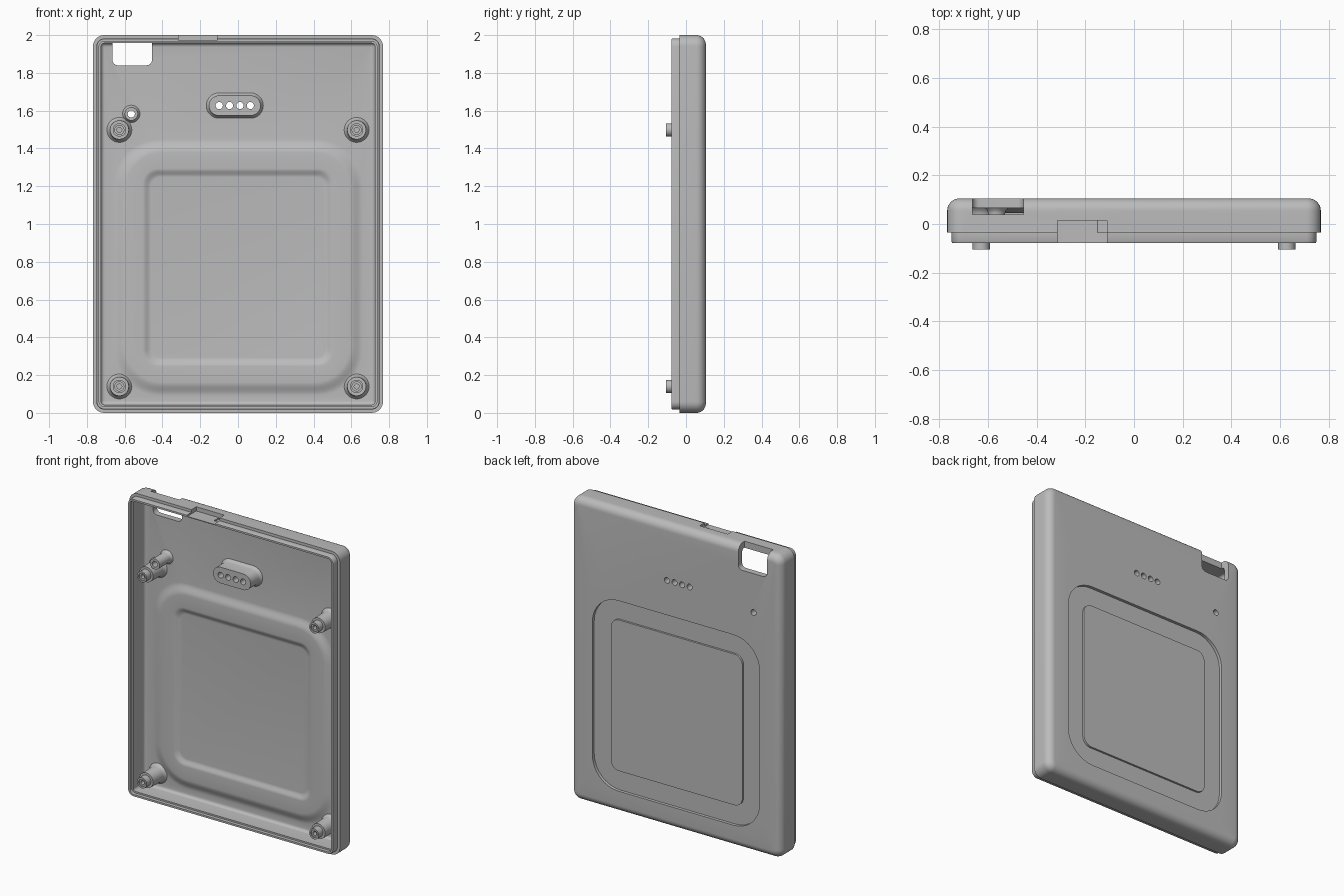
import bpy, bmesh
from math import sin, cos, pi, radians

cube = bpy.data.objects.get("Cube")
if cube:
    bpy.data.objects.remove(cube, do_unlink=True)

grey = bpy.data.materials.new("plain grey")
grey.use_nodes = True
colour = (0.5, 0.5, 0.5, 1)
grey.diffuse_color = colour
grey.node_tree.nodes["Principled BSDF"].inputs["Base Color"].default_value = colour


def ring(bm, half_w, half_h, r, y, cx, cz, steps=8):
    """Rounded rectangle in the xz plane at depth y."""
    verts = []
    for k, (sx, sz) in enumerate(((1, 1), (-1, 1), (-1, -1), (1, -1))):
        for i in range(steps + 1):
            a = (k + i / steps) * pi / 2
            verts.append(bm.verts.new((cx + sx * (half_w - r) + r * cos(a), y,
                                       cz + sz * (half_h - r) + r * sin(a))))
    return verts


def loft(bm, sections):
    """Skin a stack of (half_w, half_h, r, y, cx, cz) sections and cap both ends."""
    loops = [ring(bm, *s) for s in sections]
    for a, b in zip(loops, loops[1:]):
        for i in range(len(a)):
            j = (i + 1) % len(a)
            bm.faces.new((a[i], a[j], b[j], b[i]))
    bm.faces.new(loops[0])
    bm.faces.new(loops[-1])


def build(name, *stacks):
    bm = bmesh.new()
    for stack in stacks:
        loft(bm, stack)
    bmesh.ops.remove_doubles(bm, verts=bm.verts, dist=1e-5)
    bmesh.ops.recalc_face_normals(bm, faces=bm.faces)
    mesh = bpy.data.meshes.new(name)
    bm.to_mesh(mesh)
    bm.free()
    mesh.materials.append(grey)
    ob = bpy.data.objects.new(name, mesh)
    bpy.context.collection.objects.link(ob)
    return ob


def select(ob):
    bpy.ops.object.select_all(action='DESELECT')
    ob.select_set(True)
    bpy.context.view_layer.objects.active = ob


def cut(ob, cutter):
    select(ob)
    mod = ob.modifiers.new("cut", 'BOOLEAN')
    mod.operation = 'DIFFERENCE'
    mod.solver = 'EXACT'
    mod.object = cutter
    bpy.ops.object.modifier_apply(modifier=mod.name)


def turned(profile, cx, cz):
    """Round part along y from (radius, y) pairs."""
    return [(r, r, r, y, cx, cz) for r, y in profile]


BACK, PANEL, RIM, LIP = 0.105, 0.065, -0.035, -0.078


def body(inset, y):
    return (0.768 - inset, 1 - inset, max(0.06 - inset, 0.012), y, 0, 1)


def pad(half_w, r, y, extra=0.018):
    return (half_w, half_w + extra, r, y, 0, 0.77)


# Case shell: island and groove on the back, rounded edge, rim, lip, inside
shell = [pad(0.48, 0.06, 0.098), pad(0.48, 0.06, 0.085),
         pad(0.61, 0.19, 0.085), pad(0.61, 0.19, BACK)]
for i in range(9):
    a = i / 8 * pi / 2
    shell.append(body(0.05 * (1 - sin(a)), BACK - 0.05 * (1 - cos(a))))
shell += [body(0, RIM), body(0.018, RIM), body(0.018, LIP + 0.006), body(0.021, LIP),
          body(0.033, LIP), body(0.033, -0.055), body(0.043, -0.055)]
for i in range(6):
    a = i / 5 * pi / 2
    shell.append(body(0.043 + 0.02 * (1 - cos(a)), PANEL - 0.02 * (1 - sin(a))))
for i in range(9):
    t = i / 8
    shell.append(pad(0.66 - 0.07 * t, 0.24 - 0.05 * t, PANEL - 0.01 * (1 - cos(pi * t))))
for i in range(9):
    t = i / 8
    shell.append(pad(0.505 - 0.045 * t, 0.08 - 0.03 * t, 0.045 + 0.0075 * (1 - cos(pi * t))))
case = build("case_shell", shell)

# Contact pod and small tube on the inside
pod_x, pod_z = -0.017, 1.627
pod = build("contact_pod", [(0.137 + d, 0.053 + d, 0.053 + d, y, pod_x, pod_z)
                            for d, y in ((0.014, 0.08), (0.014, PANEL), (0.004, 0.055),
                                         (0, 0.042), (0, -0.04))])
tube_x, tube_z = -0.565, 1.583
tube = build("button_tube", turned(((0.046, 0.08), (0.046, PANEL), (0.038, 0.056),
                                    (0.035, 0.045), (0.035, -0.06)), tube_x, tube_z))

# Through holes
spots = [(pod_x + (i - 1.5) * 0.055, pod_z) for i in range(4)] + [(tube_x, tube_z)]
holes = build("hole_cutter", *[turned(((0.019, -0.3), (0.019, 0.3)), x, z) for x, z in spots])
for ob in (case, pod, tube):
    cut(ob, holes)

# Corner window, and stepped slot in the top wall
window = build("window_cutter", [(0.105, 0.11, 0.03, y, -0.56, 1.95) for y in (0.04, 0.3)])
slot = build("slot_cutter", [(0.1025, 0.05, 0.002, y, -0.2125, 2.022) for y in (-0.2, 0.015)])
notch = build("notch_cutter", [(0.02, 0.05, 0.002, y, -0.13, 2.012) for y in (RIM, 0.0149)])
for cutter in (window, slot, notch):
    cut(case, cutter)
for cutter in (holes, window, slot, notch):
    bpy.data.objects.remove(cutter, do_unlink=True)

# Screw posts in the four corners
post_profile = ((0.066, 0.08), (0.066, PANEL), (0.056, 0.055), (0.052, 0.04), (0.05, -0.06),
                (0.035, -0.06), (0.035, -0.105), (0.024, -0.105), (0.024, -0.097),
                (0.013, -0.097), (0.013, -0.02))
posts = []
for side, x in (("right", -0.628), ("left", 0.628)):
    for level, z in (("lower", 0.14), ("upper", 1.498)):
        posts.append(build(f"{level}_{side}_post", turned(post_profile, x, z)))

for ob in [case, pod, tube] + posts:
    select(ob)
    bpy.ops.object.shade_smooth_by_angle(angle=radians(30))
